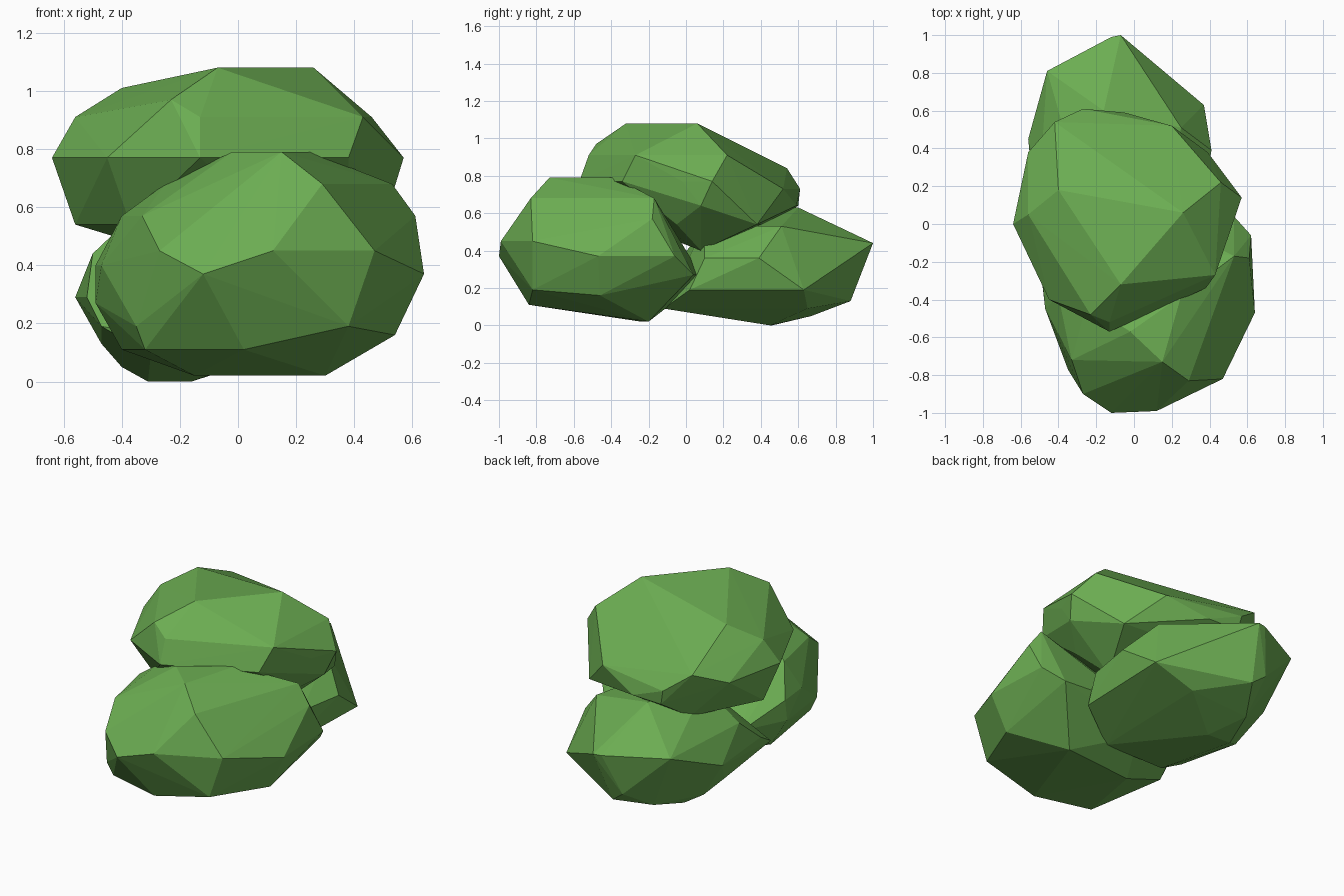
import bpy, bmesh

green = bpy.data.materials.new("leaf_green")
green.diffuse_color = (0.15, 0.42, 0.085, 1)


def clump(name, sections):
    """Faceted leaf clump: a convex skin stretched over level cross-sections."""
    bm = bmesh.new()
    for z, corners in sections.items():
        for x, y in corners:
            bm.verts.new((x, y, z))
    bmesh.ops.convex_hull(bm, input=bm.verts[:])
    loose = [v for v in bm.verts if not v.link_faces]
    bmesh.ops.delete(bm, geom=loose, context='VERTS')
    bmesh.ops.recalc_face_normals(bm, faces=bm.faces[:])
    mesh = bpy.data.meshes.new(name)
    bm.to_mesh(mesh)
    bm.free()
    mesh.materials.append(green)
    obj = bpy.data.objects.new(name, mesh)
    bpy.context.collection.objects.link(obj)
    return obj


# Low clump at the front
clump("front_clump", {
    0.02: [(-0.15, -0.24), (0.30, -0.20)],
    0.11: [(0.02, -0.84), (-0.32, -0.75), (0.39, -0.20), (-0.40, -0.25)],
    0.16: [(0.54, -0.46), (-0.05, -0.02)],
    0.19: [(0.38, -0.82), (-0.35, -0.77)],
    0.27: [(0.53, 0.04), (0.05, 0.08), (-0.36, -0.02), (-0.49, -0.28)],
    0.37: [(-0.12, -1.0), (0.64, -0.47), (0.62, -0.06)],
    0.40: [(-0.47, -0.45), (-0.49, -0.26)],
    0.45: [(0.12, -0.99), (0.47, -0.82), (-0.27, -0.90)],
    0.57: [(0.61, -0.18), (-0.33, -0.72), (-0.40, -0.38)],
    0.68: [(0.29, -0.83), (0.53, -0.17), (-0.25, -0.42)],
    0.79: [(0.15, -0.73), (-0.02, -0.57), (0.25, -0.38)],
})

# Low clump at the back
clump("back_clump", {
    0.00: [(-0.31, 0.46), (-0.16, 0.45)],
    0.05: [(-0.40, 0.40), (-0.25, 0.67)],
    0.09: [(0.10, -0.12), (-0.30, -0.12), (0.12, 0.65)],
    0.13: [(-0.47, 0.30), (-0.12, 0.88)],
    0.19: [(0.37, 0.63), (0.35, 0.02), (-0.20, 0.90), (-0.47, -0.15)],
    0.29: [(-0.56, 0.45), (-0.52, 0.02)],
    0.36: [(0.41, 0.39), (0.36, 0.10)],
    0.44: [(-0.12, 0.99), (-0.07, 1.0), (-0.46, 0.81), (-0.50, 0.20)],
    0.53: [(0.25, 0.51), (0.15, 0.10)],
    0.63: [(-0.16, 0.60), (-0.30, 0.25)],
})

# High clump resting on the other two
clump("top_clump", {
    0.40: [(0.25, 0.08), (-0.10, 0.12)],
    0.54: [(-0.56, 0.05), (-0.37, -0.28), (0.39, 0.38), (0.38, -0.05), (-0.35, 0.46)],
    0.64: [(0.53, 0.08), (-0.25, 0.60), (-0.05, 0.59)],
    0.73: [(0.20, 0.52), (-0.27, 0.61)],
    0.77: [(-0.64, 0.0), (0.57, 0.14), (0.51, -0.02), (-0.45, -0.40),
           (-0.13, -0.57), (0.38, -0.34), (-0.56, 0.38)],
    0.84: [(-0.42, 0.54)],
    0.91: [(0.43, -0.27), (0.46, 0.22), (-0.13, -0.52), (-0.56, 0.05)],
    0.97: [(-0.23, -0.48)],
    1.01: [(-0.40, 0.18)],
    1.08: [(-0.07, -0.32), (0.26, 0.06)],
})
